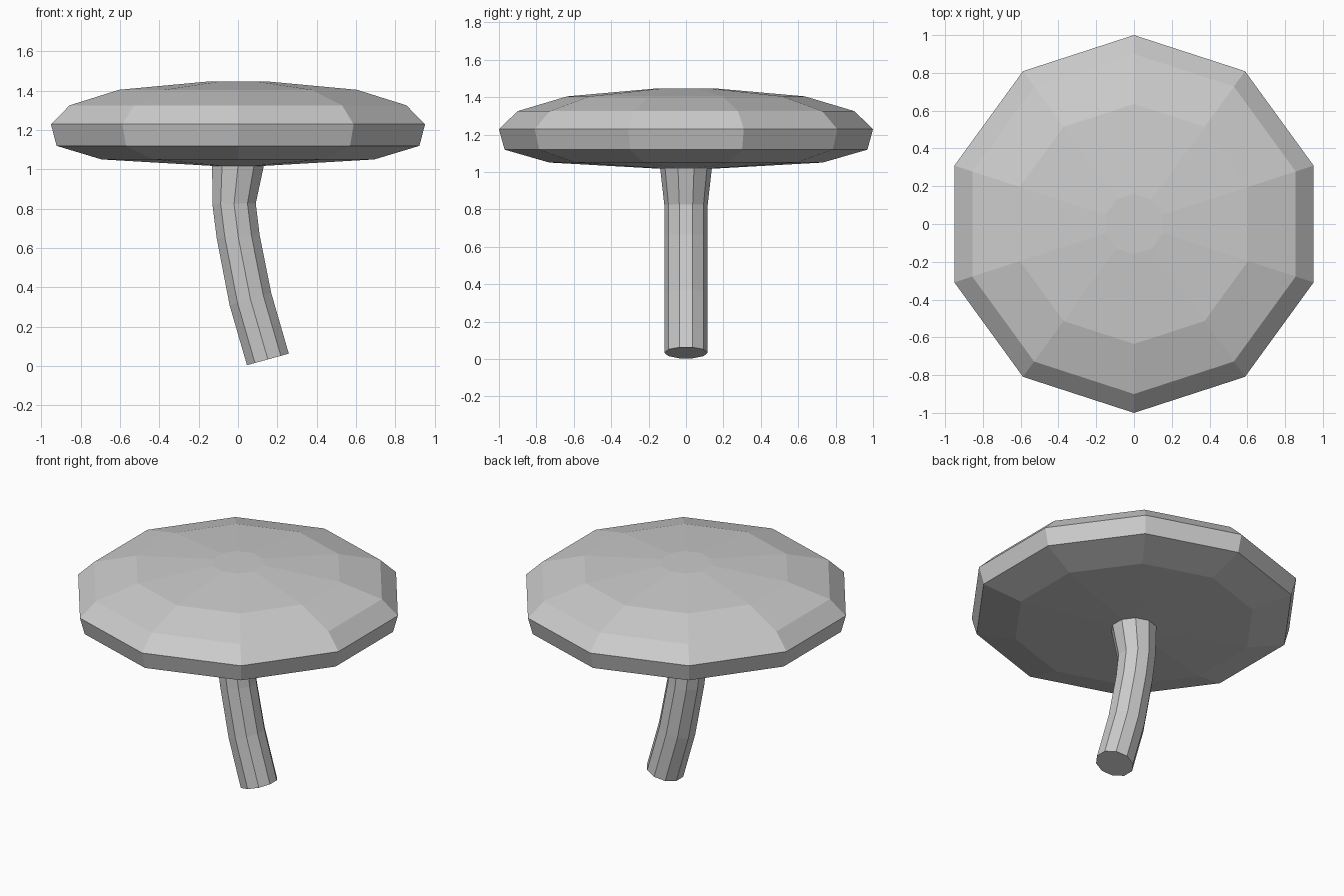
import bpy, bmesh, math
from mathutils import Vector

if "Cube" in bpy.data.objects:
    bpy.data.objects.remove(bpy.data.objects["Cube"])

SIDES = 10


def ring(bm, x, z, rx, ry, tilt=0.0):
    """Ten-sided ring tilted about the y axis, with corners on +y and -y."""
    verts = []
    for i in range(SIDES):
        a = math.pi / 2 + i * 2 * math.pi / SIDES
        u = rx * math.cos(a)
        verts.append(bm.verts.new(Vector((x + u * math.cos(tilt), ry * math.sin(a),
                                          z + u * math.sin(tilt)))))
    return verts


def loft(name, sections, close_start=False, close_end=False):
    """Join a row of rings into a flat-shaded skin, bottom to top."""
    bm = bmesh.new()
    rings = [ring(bm, *s) for s in sections]
    for lo, hi in zip(rings, rings[1:]):
        for i in range(SIDES):
            j = (i + 1) % SIDES
            bm.faces.new((lo[i], lo[j], hi[j], hi[i]))
    if close_start:
        bm.faces.new(rings[0][::-1])
    if close_end:
        bm.faces.new(rings[-1])
    mesh = bpy.data.meshes.new(name)
    bm.to_mesh(mesh)
    bm.free()
    obj = bpy.data.objects.new(name, mesh)
    bpy.context.collection.objects.link(obj)
    return obj


# Bent stem: x, z, x radius, y radius, tilt; flares where it meets the cap
loft("stem", [
    (0.152, 0.033, 0.116, 0.116, math.radians(15.5)),
    (0.063, 0.340, 0.116, 0.116, math.radians(16.5)),
    (0.001, 0.657, 0.115, 0.115, math.radians(5)),
    (-0.020, 0.824, 0.116, 0.116, math.radians(1)),
    (0.0, 1.017, 0.138, 0.138, 0.0),
], close_start=True)

# Faceted cap: radius and height from the stem joint round to the flat crown
cap_profile = [(0.138, 1.017), (0.73, 1.05), (0.97, 1.119), (1.0, 1.229),
               (0.90, 1.325), (0.635, 1.404), (0.16, 1.446)]
loft("cap", [(0, z, r, r) for r, z in cap_profile], close_end=True)
